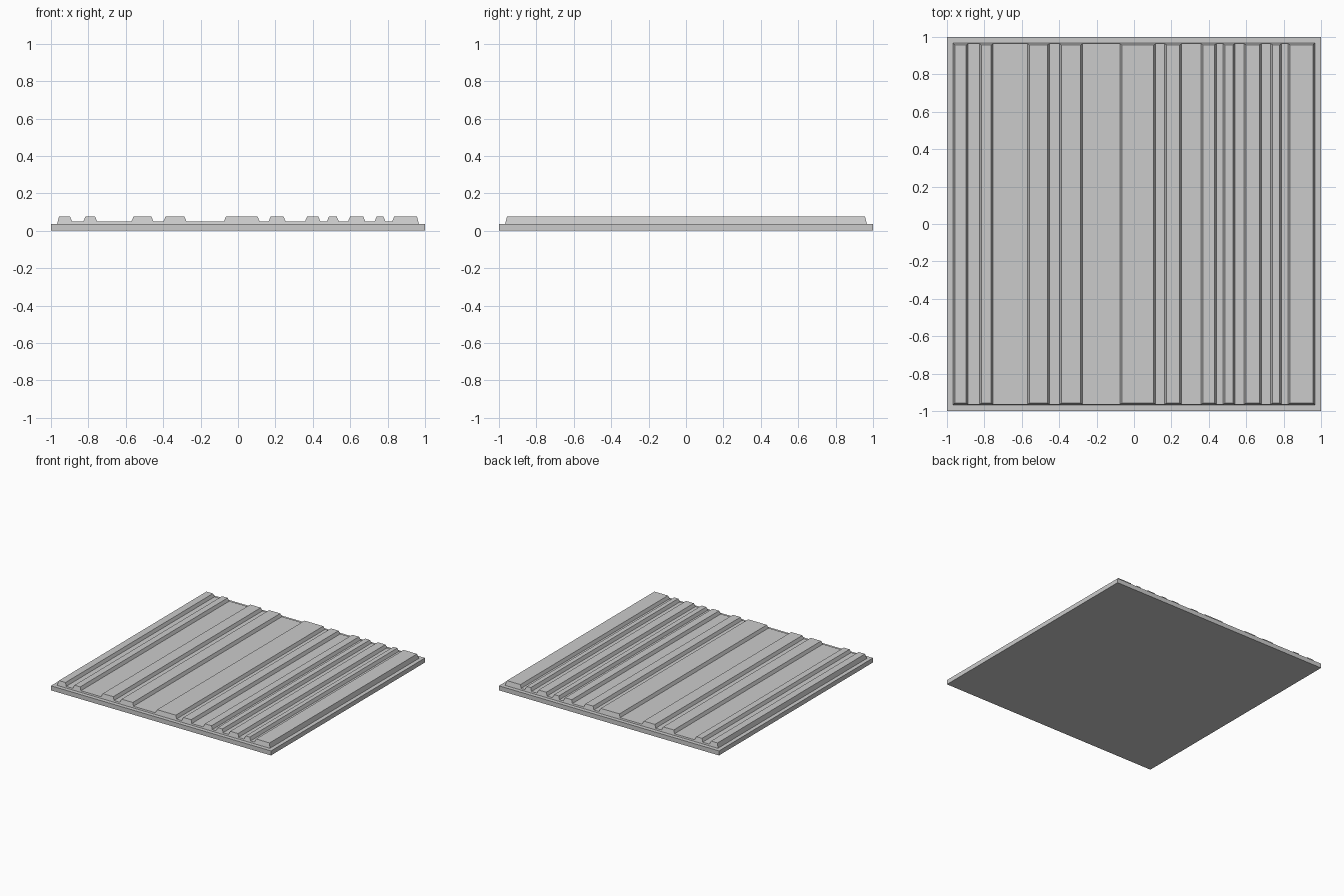
import bpy, bmesh

if "Cube" in bpy.data.objects:
    bpy.data.objects.remove(bpy.data.objects["Cube"])

BASE_TOP, FLOOR, RIDGE_TOP = 0.037, 0.049, 0.075
HALF = 0.967      # half size of the ribbed panel at its foot
SLOPE = 0.25      # inward lean of the outer walls
LEAN = 0.011      # horizontal run of a ridge flank

# base slab
bpy.ops.mesh.primitive_cube_add(size=1, location=(0, 0, BASE_TOP / 2))
base = bpy.context.object
base.name = "base_slab"
base.scale = (2, 2, BASE_TOP)

# ridges: left and right foot of each bar
ridges = [(-HALF, -0.887), (-0.827, -0.753), (-0.57, -0.452), (-0.399, -0.275),
          (-0.076, 0.116), (0.163, 0.255), (0.358, 0.441), (0.475, 0.539),
          (0.588, 0.681), (0.73, 0.789), (0.824, HALF)]


def inset(z):
    return (z - BASE_TOP) * SLOPE


# cross-section: outline of all ridges from left to right
top_edge = HALF - inset(RIDGE_TOP)
profile = [(-HALF, BASE_TOP)]
for i, (a, b) in enumerate(ridges):
    if i == 0:
        profile.append((-top_edge, RIDGE_TOP))
    else:
        profile += [(a, FLOOR), (a + LEAN, RIDGE_TOP)]
    if i == len(ridges) - 1:
        profile.append((top_edge, RIDGE_TOP))
    else:
        profile += [(b - LEAN, RIDGE_TOP), (b, FLOOR)]
profile.append((HALF, BASE_TOP))

# ribbed panel: profile swept front to back, with leaning end walls
bm = bmesh.new()
front = [bm.verts.new((x, -HALF + inset(z), z)) for x, z in profile]
back = [bm.verts.new((x, HALF - inset(z), z)) for x, z in profile]
n = len(profile)
bm.faces.new(front)
bm.faces.new(back[::-1])
for i in range(n):
    j = (i + 1) % n
    bm.faces.new((front[i], back[i], back[j], front[j]))
bmesh.ops.recalc_face_normals(bm, faces=bm.faces)
mesh = bpy.data.meshes.new("ribbed_panel")
bm.to_mesh(mesh)
bm.free()
bpy.context.collection.objects.link(bpy.data.objects.new("ribbed_panel", mesh))
